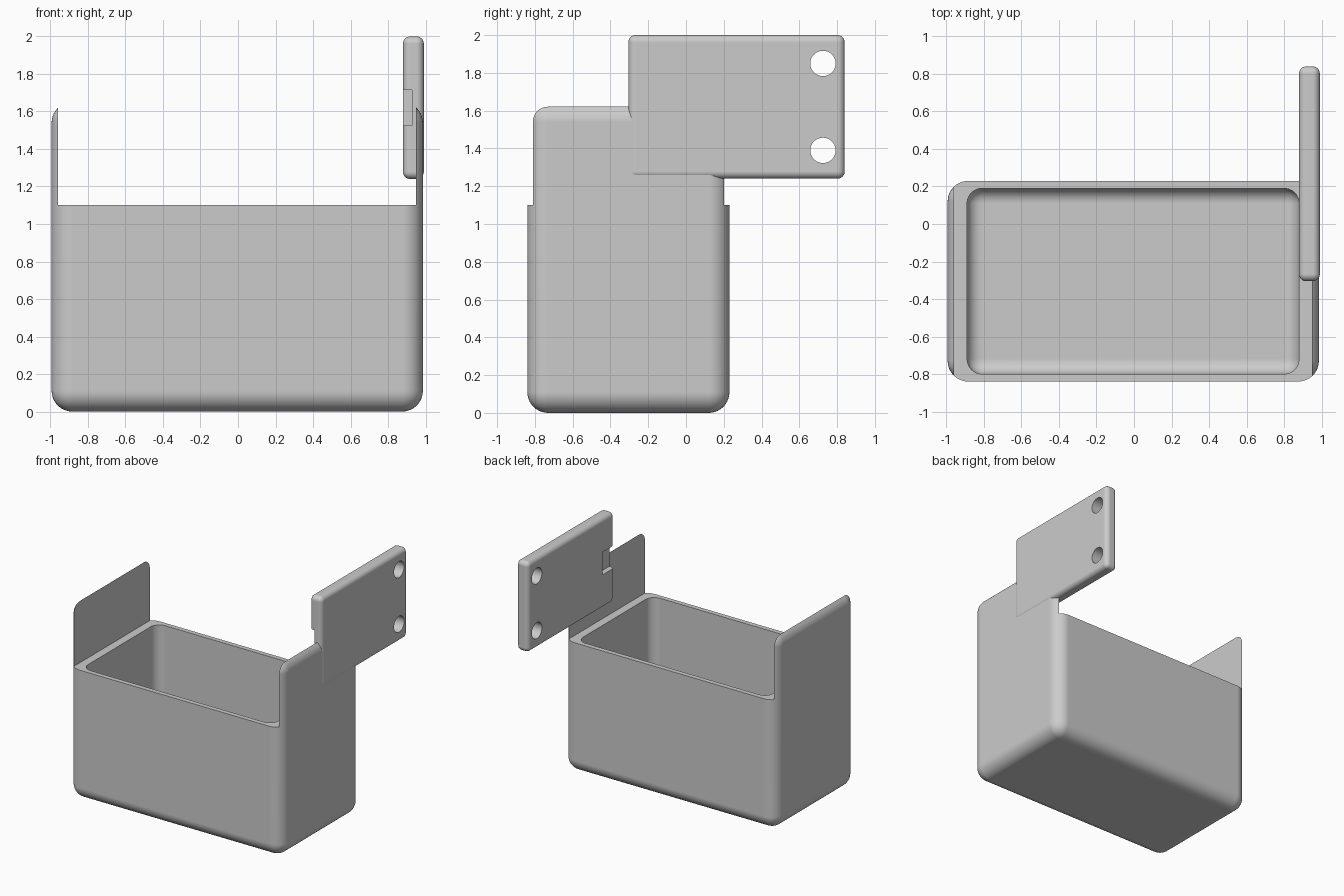
import bpy, bmesh
from math import radians
from mathutils import Matrix, Vector

old = bpy.data.objects.get("Cube")
if old:
    bpy.data.objects.remove(old, do_unlink=True)

grey = bpy.data.materials.new("plain grey")
grey.use_nodes = True
colour = (0.6, 0.6, 0.6, 1)
grey.diffuse_color = colour
grey.node_tree.nodes["Principled BSDF"].inputs["Base Color"].default_value = colour


def finish_mesh(name, bm):
    mesh = bpy.data.meshes.new(name)
    bm.to_mesh(mesh)
    bm.free()
    mesh.materials.append(grey)
    obj = bpy.data.objects.new(name, mesh)
    bpy.context.collection.objects.link(obj)
    return obj


def box(name, low, high, radius=0, segments=10):
    """Box between two corners, optionally with every edge rounded."""
    low, high = Vector(low), Vector(high)
    bm = bmesh.new()
    bmesh.ops.create_cube(bm, size=1, matrix=Matrix.Translation((low + high) / 2)
                          @ Matrix.Diagonal((high - low).to_4d()))
    if radius:
        bmesh.ops.bevel(bm, geom=bm.edges[:], offset=radius, segments=segments,
                        profile=0.5, affect='EDGES')
    return finish_mesh(name, bm)


def hole(name, y, z, radius):
    """Cylinder along x, used to drill the plate."""
    bm = bmesh.new()
    bmesh.ops.create_cone(bm, cap_ends=True, segments=48, radius1=radius, radius2=radius,
                          depth=0.4, matrix=Matrix.Translation((0.935, y, z))
                          @ Matrix.Rotation(radians(90), 4, 'Y'))
    return finish_mesh(name, bm)


def carve(obj, cutters):
    """Subtract the cutters, then smooth the rounded edges."""
    bpy.ops.object.select_all(action='DESELECT')
    obj.select_set(True)
    bpy.context.view_layer.objects.active = obj
    for cutter in cutters:
        cutter.hide_render = True
        mod = obj.modifiers.new("cut", 'BOOLEAN')
        mod.operation, mod.solver, mod.object = 'DIFFERENCE', 'EXACT', cutter
        bpy.ops.object.modifier_apply(modifier=mod.name)
        bpy.data.objects.remove(cutter, do_unlink=True)
    bpy.ops.object.shade_smooth_by_angle(angle=radians(30))
    normals = obj.modifiers.new("flat face normals", 'WEIGHTED_NORMAL')
    normals.keep_sharp = True


# Bin: rounded block, opened between the tall end walls and hollowed out
bin_body = box("bin_body", (-0.994, -0.84, 0), (0.986, 0.23, 1.65), 0.11)
carve(bin_body, [
    box("opening_cutter", (-0.96, -1, 1.10), (0.95, 1, 2)),
    box("cavity_cutter", (-0.89, -0.80, 0.05), (0.88, 0.19, 1.5), 0.08),
])

# Mounting plate on the left wall, with two screw holes and an inner notch
plate = box("mounting_plate", (0.88, -0.305, 1.24), (0.991, 0.84, 2), 0.038, 8)
carve(plate, [
    hole("upper_hole_cutter", 0.725, 1.85, 0.067),
    hole("lower_hole_cutter", 0.725, 1.39, 0.067),
    box("notch_cutter", (0.8, -0.4, 1.525), (0.927, -0.15, 1.715)),
])
